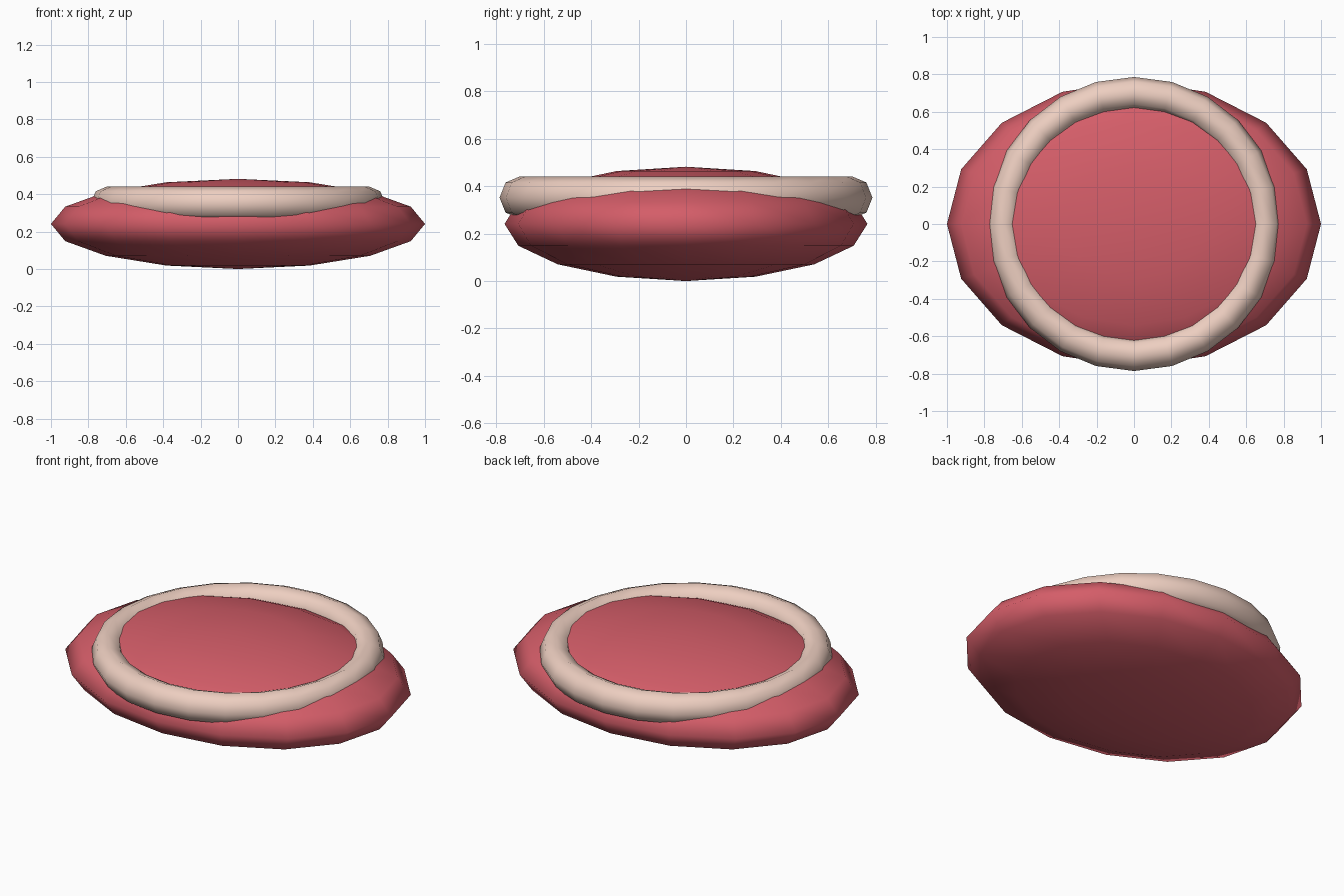
import bpy

if "Cube" in bpy.data.objects:
    bpy.data.objects.remove(bpy.data.objects["Cube"])


def finish(name, color):
    ob = bpy.context.object
    ob.name = name
    mat = bpy.data.materials.new(name + "_color")
    mat.diffuse_color = color
    mat.use_nodes = True
    mat.node_tree.nodes["Principled BSDF"].inputs["Base Color"].default_value = mat.diffuse_color
    ob.data.materials.append(mat)
    bpy.ops.object.transform_apply(location=False, rotation=False, scale=True)
    bpy.ops.object.shade_smooth()
    return ob


# Flattened oval body
bpy.ops.mesh.primitive_uv_sphere_add(segments=16, ring_count=8, radius=1,
                                     location=(0, 0, 0.241))
bpy.context.object.scale = (1, 0.765, 0.241)
finish("body", (0.66, 0.11, 0.14, 1))

# Pale ring partly sunk into the top
bpy.ops.mesh.primitive_torus_add(major_segments=24, minor_segments=8,
                                 major_radius=0.70, minor_radius=0.086,
                                 location=(0, 0, 0.352))
bpy.context.object.scale = (1, 1, 1.04)
finish("top_ring", (0.85, 0.62, 0.53, 1))
